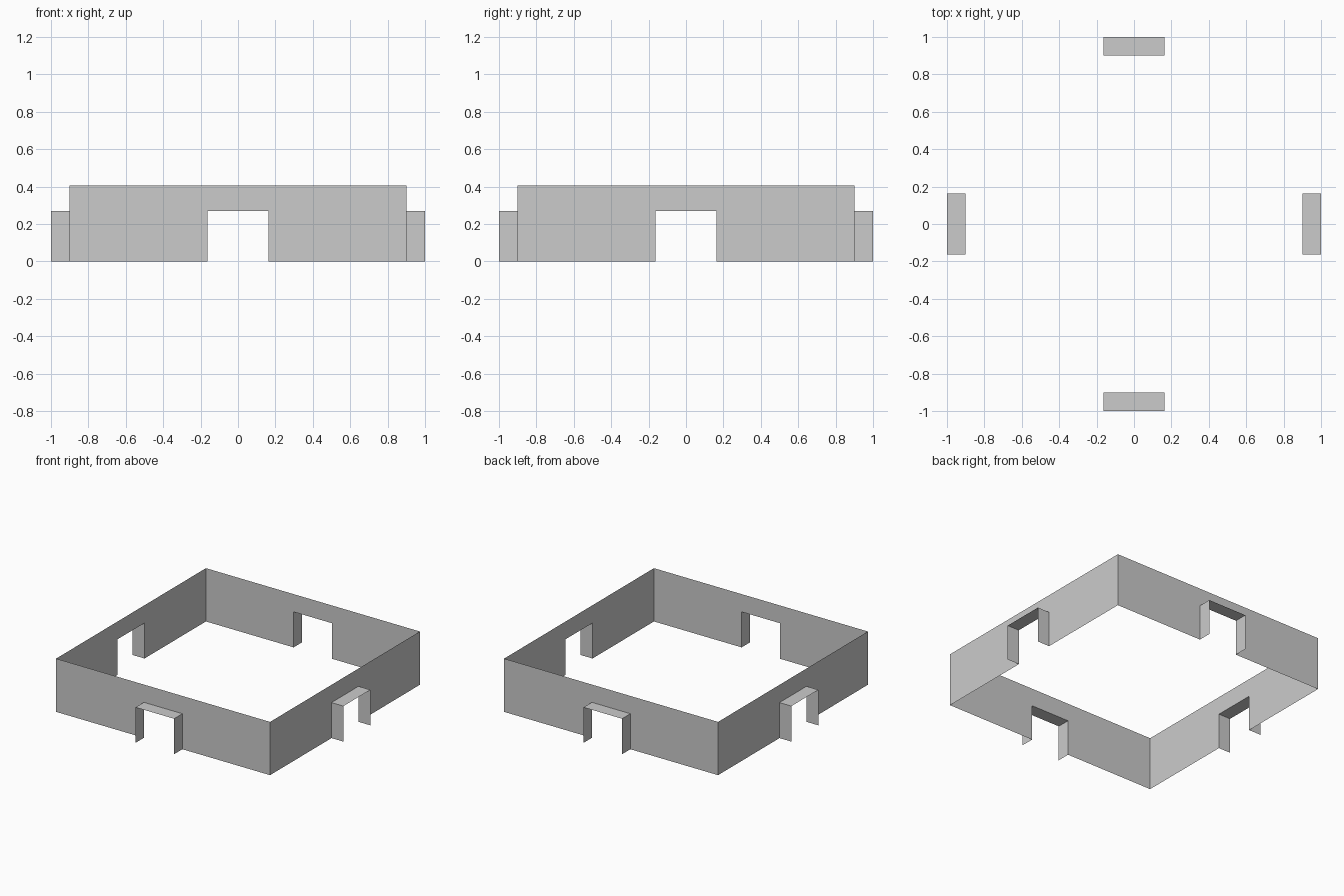
import bpy
from math import pi
from mathutils import Matrix

if "Cube" in bpy.data.objects:
    bpy.data.objects.remove(bpy.data.objects["Cube"])

WALL = 0.9      # distance of wall plane from centre
OUTER = 1.0     # outer end of the door hoods
HEIGHT = 0.405
DOOR_W = 0.162  # half width of doorway
DOOR_H = 0.27


def sheet(name, verts, faces, angle):
    mesh = bpy.data.meshes.new(name)
    mesh.from_pydata(verts, [], faces)
    mesh.transform(Matrix.Rotation(angle, 4, 'Z'))
    mesh.update()
    obj = bpy.data.objects.new(name, mesh)
    bpy.context.collection.objects.link(obj)
    return obj


# Doorway outline, shared by wall cut-out and hood
door = [(-DOOR_W, 0), (-DOOR_W, DOOR_H), (DOOR_W, DOOR_H), (DOOR_W, 0)]

for i, side in enumerate(("front", "right", "back", "left")):
    angle = i * pi / 2

    # Thin wall with a doorway: left panel, lintel, right panel
    outline = [(-WALL, 0)] + door + [(WALL, 0), (WALL, HEIGHT), (DOOR_W, HEIGHT),
                                     (-DOOR_W, HEIGHT), (-WALL, HEIGHT)]
    sheet(side + "_wall", [(x, -WALL, z) for x, z in outline],
          [(0, 1, 2, 8, 9), (2, 3, 7, 8), (3, 4, 5, 6, 7)], angle)

    # Open hood projecting outwards around the doorway
    verts = [(x, y, z) for y in (-WALL, -OUTER) for x, z in door]
    sheet(side + "_door_hood", verts,
          [(j, j + 1, j + 5, j + 4)[::-1] for j in range(3)], angle)
